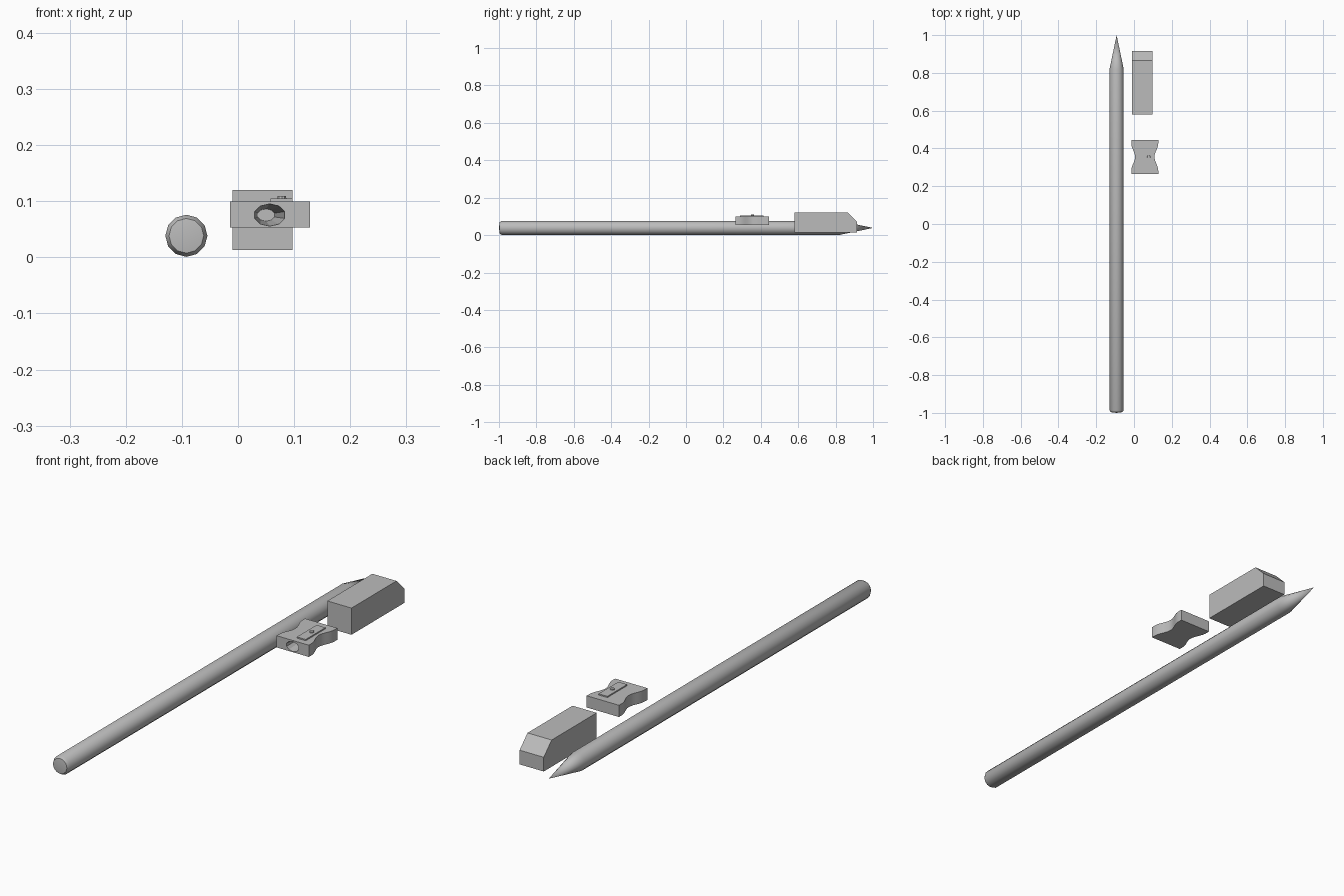
import bpy, bmesh, math
from mathutils import Matrix

cube = bpy.data.objects.get("Cube")
if cube:
    bpy.data.objects.remove(cube, do_unlink=True)

grey = bpy.data.materials.new("plain grey")
grey.use_nodes = True
colour = (0.5, 0.5, 0.5, 1)
grey.diffuse_color = colour
grey.node_tree.nodes["Principled BSDF"].inputs["Base Color"].default_value = colour


def finish(name, bm, smooth=None):
    """Turn a bmesh into a named object."""
    bmesh.ops.recalc_face_normals(bm, faces=bm.faces[:])
    mesh = bpy.data.meshes.new(name)
    bm.to_mesh(mesh)
    bm.free()
    mesh.materials.append(grey)
    obj = bpy.data.objects.new(name, mesh)
    bpy.context.collection.objects.link(obj)
    if smooth:
        bpy.ops.object.select_all(action='DESELECT')
        obj.select_set(True)
        bpy.context.view_layer.objects.active = obj
        bpy.ops.object.shade_smooth_by_angle(angle=math.radians(smooth))
    return obj


def prism(name, outline, offset, smooth=None):
    """Extrude a closed outline of 3D points along offset."""
    bm = bmesh.new()
    face = bm.faces.new([bm.verts.new(p) for p in outline])
    new = bmesh.ops.extrude_face_region(bm, geom=[face])["geom"]
    bmesh.ops.translate(bm, vec=offset, verts=[v for v in new if isinstance(v, bmesh.types.BMVert)])
    return finish(name, bm, smooth)


def lathe(name, profile, cx, cz, sides, smooth=None):
    """Skin rings of (x shift, y, x radius, z radius) along the y axis."""
    bm = bmesh.new()
    rings = []
    for shift, y, rx, rz in profile:
        if rx == 0:
            rings.append([bm.verts.new((cx + shift, y, cz))] * sides)
            continue
        turns = [2 * math.pi * i / sides for i in range(sides)]
        rings.append([bm.verts.new((cx + shift + rx * math.sin(a), y, cz + rz * math.cos(a)))
                      for a in turns])
    for a, b in zip(rings, rings[1:]):
        for i in range(sides):
            j = (i + 1) % sides
            bm.faces.new(list(dict.fromkeys((a[i], a[j], b[j], b[i]))))
    for ring in (rings[0], rings[-1]):
        if ring[0] is not ring[1]:
            bm.faces.new(ring)
    return finish(name, bm, smooth)


# Pencil: rounded butt, long barrel, sharpened point
R = 0.0375
lathe("pencil", [(0, -1, 0, 0), (0, -0.996, 0.031, 0.031), (0, -0.985, R, R),
                 (0, 0.82, R, R), (0, 1, 0, 0)], -0.092, 0.0385, 12, 40)

# Eraser: block with one sloped end
side = [(0.58, 0.013), (0.915, 0.013), (0.915, 0.07), (0.865, 0.12), (0.58, 0.12)]
prism("eraser", [(-0.01, y, z) for y, z in side], (0.107, 0, 0))

# Sharpener body: block with a curved waist on both sides
cx, cy, half, length, waist = 0.057, 0.355, 0.0715, 0.09, 0.02
steps = 16
right_edge = []
for i in range(steps + 1):
    t = -1 + 2 * i / steps
    dip = 0.5 + 0.5 * math.cos(math.pi * min(1, abs(t) / 0.8))
    right_edge.append((half - waist * dip, length * t))
outline = [(cx + x, cy + y, 0.053) for x, y in right_edge]
outline += [(cx - x, cy + y, 0.053) for x, y in reversed(right_edge)]
body = prism("sharpener_body", outline, (0, 0, 0.047), 30)

# Tapered pencil hole cut into the front of the sharpener
cutter = lathe("hole_cutter", [(0, 0.255, 0.029, 0.0205), (-0.007, 0.40, 0.016, 0.011)],
               cx, 0.0755, 10)
cutter.hide_render = True
cut = body.modifiers.new("hole", 'BOOLEAN')
cut.object = cutter
cut.operation = 'DIFFERENCE'
cut.solver = 'EXACT'
bpy.context.view_layer.objects.active = body
bpy.ops.object.modifier_apply(modifier=cut.name)
bpy.data.objects.remove(cutter, do_unlink=True)

# Blade and its screw on top of the sharpener
blade = [(0.058, 0.29), (0.097, 0.29), (0.097, 0.415), (0.058, 0.415)]
prism("sharpener_blade", [(x, y, 0.098) for x, y in blade], (0, 0, 0.007))
bm = bmesh.new()
bmesh.ops.create_cone(bm, cap_ends=True, segments=10, radius1=0.009, radius2=0.008, depth=0.008,
                      matrix=Matrix.Translation((0.078, cy, 0.105)))
finish("blade_screw", bm, 30)
